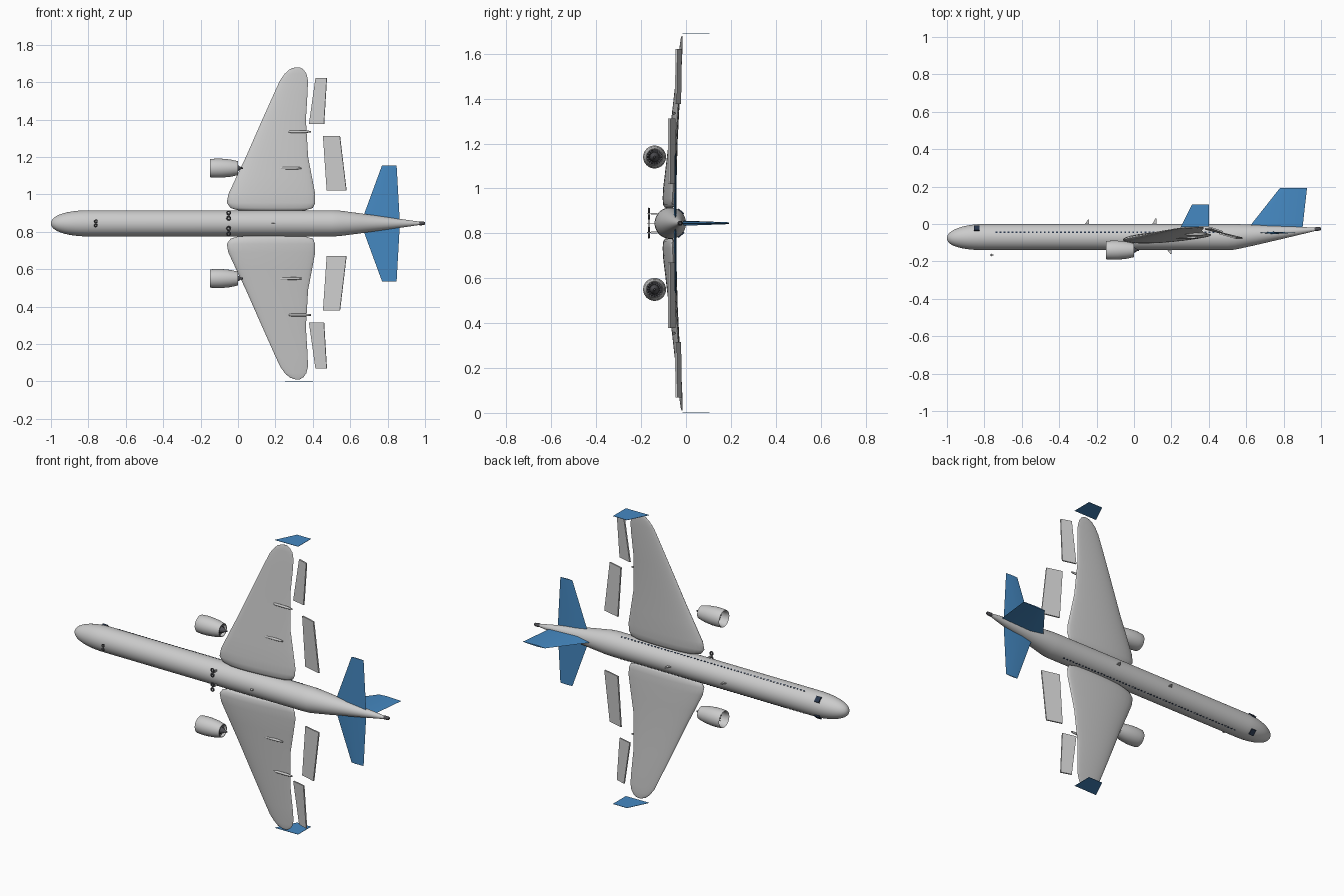
import bpy, bmesh, math
from mathutils import Matrix, Vector

if "Cube" in bpy.data.objects:
    bpy.data.objects.remove(bpy.data.objects["Cube"])

CZ = 0.845          # height of the fuselage axis (span runs along z)


def material(name, rgb):
    m = bpy.data.materials.new(name)
    m.diffuse_color = (*rgb, 1)
    m.use_nodes = True
    m.node_tree.nodes["Principled BSDF"].inputs["Base Color"].default_value = m.diffuse_color
    return m


BLUE = material("tail_blue", (0.06, 0.25, 0.54))
DARK = material("dark_glass", (0.02, 0.035, 0.07))
FAN = material("fan_grey", (0.08, 0.08, 0.09))


def finish(bm, name, mat=None, smooth=35):
    bmesh.ops.recalc_face_normals(bm, faces=bm.faces)
    me = bpy.data.meshes.new(name)
    bm.to_mesh(me)
    bm.free()
    ob = bpy.data.objects.new(name, me)
    bpy.context.collection.objects.link(ob)
    if mat:
        me.materials.append(mat)
    if smooth:
        bpy.context.view_layer.objects.active = ob
        ob.select_set(True)
        bpy.ops.object.shade_smooth_by_angle(angle=math.radians(smooth))
        ob.select_set(False)
    return ob


def loft(rings, name, mat=None, caps=True, smooth=35):
    bm = bmesh.new()
    vs = [[bm.verts.new(p) for p in r] for r in rings]
    n = len(rings[0])
    for a, b in zip(vs, vs[1:]):
        for i in range(n):
            j = (i + 1) % n
            bm.faces.new((a[i], a[j], b[j], b[i]))
    if caps:
        bm.faces.new(vs[0])
        bm.faces.new(vs[-1])
    return finish(bm, name, mat, smooth)


def tube(profile, name, z=CZ, n=48, mat=None, caps=True):
    """profile: (x, radius, y centre); circular sections along x"""
    return loft([[(x, y + r * math.cos(2 * math.pi * i / n), z + r * math.sin(2 * math.pi * i / n))
                  for i in range(n)] for x, r, y in profile], name, mat, caps)


def slab(pts, offset, name, mat=None):
    """flat panel: outline swept symmetrically by an offset vector"""
    o = Vector(offset)
    return loft([[Vector(p) - o for p in pts], [Vector(p) + o for p in pts]], name, mat, smooth=0)


def boxes(items, name, mat=None):
    """items: (centre, size, rotation matrix)"""
    bm = bmesh.new()
    for c, s, rot in items:
        bmesh.ops.create_cube(bm, size=1, matrix=Matrix.Translation(c) @ rot @ Matrix.Diagonal((*s, 1)))
    return finish(bm, name, mat, 0)


# fuselage: rounded nose, straight barrel, upswept tail
nose = [(-1 + 0.2 * (1 - math.cos(t)), max(0.002, 0.07 * math.sin(t) ** 0.9), -0.07 - 0.006 * math.cos(t) ** 2)
        for t in [math.pi / 2 * k / 14 for k in range(15)]]
tail = [(0.5, 0.07, -0.07), (0.54, 0.0685, -0.0685), (0.65, 0.054, -0.059),
        (0.8, 0.033, -0.045), (0.9, 0.019, -0.035), (0.975, 0.008, -0.028)]
tube(nose + tail, "fuselage", n=64)
tube([(0.965, 0.009, -0.028), (0.975, 0.011, -0.027), (0.995, 0.009, -0.026), (1.0, 0.006, -0.026)],
     "tail_exhaust", n=20, mat=FAN)

# cabin windows and cockpit panes on both sides
I = Matrix.Identity(4)
wins, panes = [], []
for s in (1, -1):
    tilt = Matrix.Rotation(s * math.radians(-21), 4, 'X')
    wins += [((-0.735 + 0.0215 * k, -0.045, CZ + s * 0.0654), (0.010, 0.007, 0.003), tilt) for k in range(56)]
    panes.append(((-0.84, -0.024, CZ + s * 0.05), (0.03, 0.034, 0.012),
                  Matrix.Rotation(s * math.radians(-43), 4, 'X')))
boxes(wins, "cabin_windows", DARK)
boxes(panes, "cockpit_windows", DARK)

# wing sections: span offset, leading x, trailing x, mid y, thickness
SECT = [(0.066, 0.10, 0.28, -0.073, 0.018), (0.070, 0.00, 0.36, -0.073, 0.036), (0.082, -0.04, 0.40, -0.073, 0.050),
        (0.110, -0.06, 0.413, -0.072, 0.056), (0.155, -0.052, 0.413, -0.070, 0.056),
        (0.250, -0.008, 0.395, -0.063, 0.048), (0.355, 0.042, 0.375, -0.056, 0.038),
        (0.555, 0.130, 0.363, -0.040, 0.026), (0.700, 0.195, 0.372, -0.028, 0.018),
        (0.765, 0.225, 0.374, -0.023, 0.014), (0.800, 0.250, 0.366, -0.020, 0.011),
        (0.823, 0.275, 0.350, -0.019, 0.008), (0.834, 0.305, 0.330, -0.018, 0.003)]


def airfoil(s, x0, x1, y, th, side, n=32):
    pts = []
    for i in range(n):
        a = 2 * math.pi * i / n
        t = 0.5 - 0.5 * math.cos(a)
        h = math.sin(a) * th / 2 * (1.22 - 0.55 * t)
        pts.append((x0 + (x1 - x0) * t, y + h + (t - 0.5) * 0.05 * (x1 - x0), CZ + side * s))
    return pts


for side, tag in ((1, "left"), (-1, "right")):
    def at(x, y, s):
        return (x, y, CZ + side * s)

    loft([airfoil(*q, side) for q in SECT], tag + "_wing", smooth=50)
    # upright wing tip blade
    slab([at(0.25, -0.016, 0.844), at(0.31, 0.105, 0.844), at(0.40, 0.105, 0.844), at(0.40, -0.014, 0.844)],
         (0, 0, 0.0008), tag + "_winglet", BLUE)
    # drooped flap panels
    slab([at(0.455, -0.05, 0.467), at(0.545, -0.076, 0.467), at(0.58, -0.076, 0.175), at(0.475, -0.05, 0.175)],
         (0.001, 0.004, 0), tag + "_inner_flap")
    slab([at(0.415, -0.022, 0.777), at(0.475, -0.042, 0.777), at(0.46, -0.046, 0.53), at(0.38, -0.026, 0.53)],
         (0.001, 0.004, 0), tag + "_outer_flap")
    # flap track fairings under the wing
    for k, (x0, x1, y, s) in enumerate(((0.21, 0.34, -0.072, 0.295), (0.27, 0.39, -0.054, 0.49))):
        tube([(x0, 0.004, y), (x0 + 0.015, 0.007, y), (x1 - 0.03, 0.007, y), (x1, 0.004, y)],
             f"{tag}_flap_track_{k + 1}", CZ + side * s, 12)
    # tailplane, thick at the root and thin at the tip
    loft([[at(0.66, -0.047, 0.01), at(0.74, -0.041, 0.01), at(0.865, -0.047, 0.01), at(0.74, -0.054, 0.01)],
          [at(0.77, -0.047, 0.31), at(0.80, -0.044, 0.31), at(0.848, -0.047, 0.31), at(0.80, -0.050, 0.31)]],
         tag + "_tailplane", BLUE)

    # engine: hollow nacelle, spinner, exhaust core, fan blades
    ez, ey = CZ + side * 0.295, -0.14
    tube([(x, r, ey) for x, r in ((-0.095, 0.040), (-0.135, 0.041), (-0.147, 0.044), (-0.15, 0.047), (-0.146, 0.049),
                                  (-0.12, 0.051), (-0.09, 0.051), (-0.04, 0.046), (0.0, 0.037), (0.0, 0.034),
                                  (-0.05, 0.038))], tag + "_nacelle", ez, 40, caps=False)
    tube([(-0.094, 0.041, ey), (-0.09, 0.041, ey)], tag + "_fan_disc", ez, 32, FAN)
    tube([(-0.13, 0.001, ey), (-0.12, 0.007, ey), (-0.10, 0.013, ey), (-0.094, 0.013, ey)],
         tag + "_spinner", ez, 24)
    tube([(-0.09, 0.022, ey), (-0.02, 0.022, ey), (0.005, 0.013, ey), (0.015, 0.006, ey), (0.028, 0.004, ey)],
         tag + "_exhaust_core", ez, 24, FAN)
    blades = []
    for x in (-0.102, -0.02):
        for k in range(16):
            rot = Matrix.Rotation(2 * math.pi * k / 16, 4, 'X')
            c = Vector((x, ey, ez)) + rot @ Vector((0, 0.025, 0))
            blades.append((c, (0.012, 0.025, 0.0015), rot @ Matrix.Rotation(0.6, 4, 'Y')))
    boxes(blades, tag + "_fan_blades", FAN)

# vertical fin
loft([[(0.605, -0.03, CZ), (0.70, -0.03, CZ + 0.012), (0.90, -0.03, CZ), (0.70, -0.03, CZ - 0.012)],
      [(0.78, 0.192, CZ), (0.83, 0.192, CZ + 0.004), (0.925, 0.192, CZ), (0.83, 0.192, CZ - 0.004)]],
     "tail_fin", BLUE)

# blade antennas above and below the body
for k, (x, y, h) in enumerate(((-0.25, -0.002, 0.026), (0.11, -0.002, 0.032), (0.19, -0.138, -0.022))):
    slab([(x - 0.013, y, CZ), (x + 0.004, y + h, CZ), (x + 0.010, y + h, CZ), (x + 0.010, y, CZ)],
         (0, 0, 0.002), f"antenna_{k + 1}")


# landing gear: wheel pairs lying across the legs
def wheel(x, y, z, r, name):
    bpy.ops.mesh.primitive_torus_add(location=(x, y, z), rotation=(math.pi / 2, 0, 0), major_segments=24,
                                     minor_segments=10, major_radius=r * 0.7, minor_radius=r * 0.3)
    ob = bpy.context.object
    ob.name = name
    ob.data.materials.append(FAN)
    bpy.ops.object.shade_smooth_by_angle(angle=math.radians(40))
    ob.select_set(False)


for name, x, s, r, leg in (("nose_gear", -0.76, 0, 0.010, 0.02), ("left_gear", -0.05, 0.042, 0.013, 0.03),
                           ("right_gear", -0.05, -0.042, 0.013, 0.03)):
    z = CZ + s
    for d in (1, -1):
        wheel(x, -0.165, z + d * 1.1 * r, r, f"{name}_wheel_{'a' if d > 0 else 'b'}")
    boxes([((x, -0.165, z), (0.004, 0.016, 0.004), I), ((x, -0.165, z), (0.004, 0.004, 2 * r), I)], name + "_axle")
    if s:
        boxes([((x, -0.142, z), (0.008, leg, 0.008), I)], name + "_strut")
